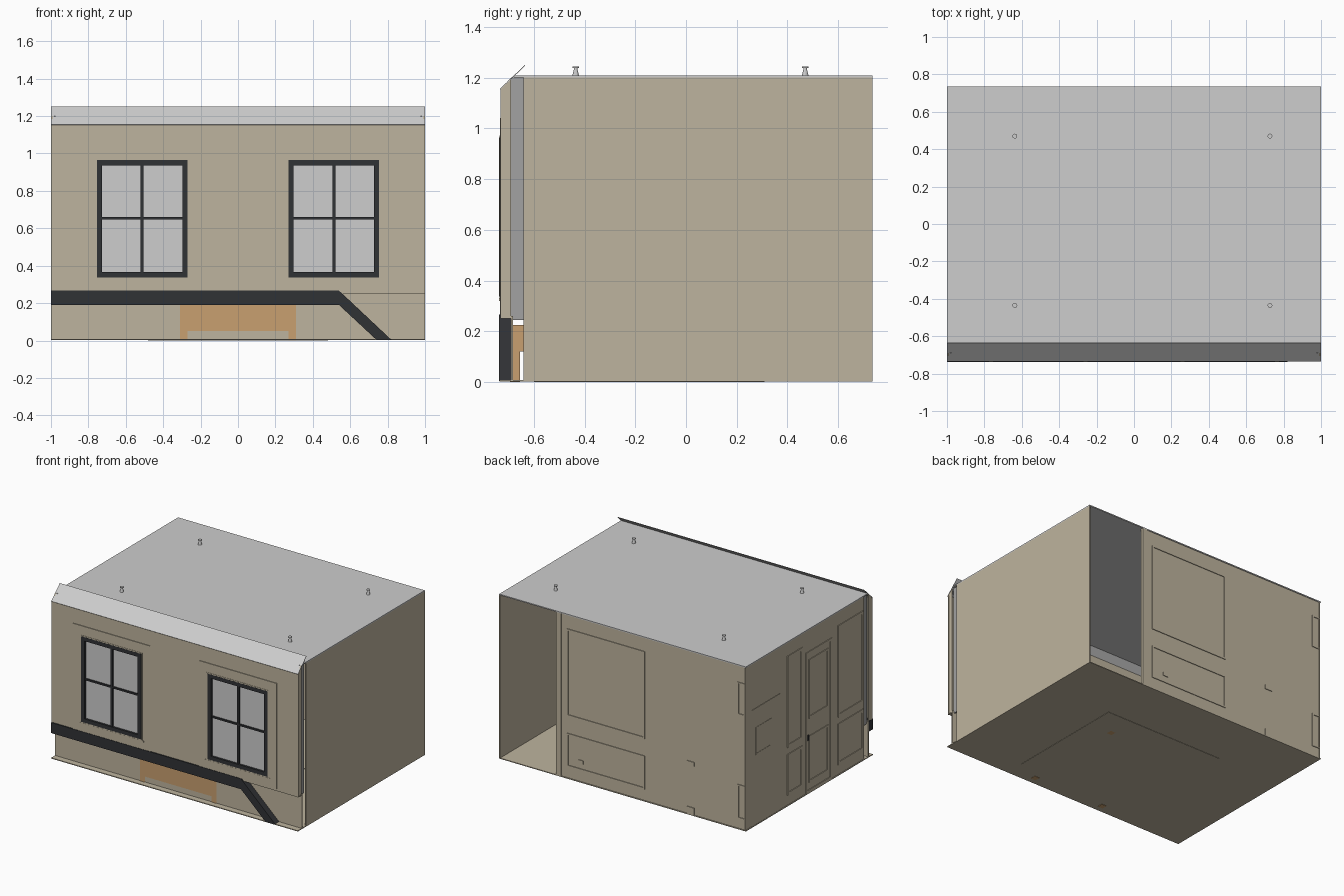
import bpy, bmesh, math
from mathutils import Vector

if "Cube" in bpy.data.objects:
    bpy.data.objects.remove(bpy.data.objects["Cube"])

def mat(name, c):
    m = bpy.data.materials.new(name)
    m.diffuse_color = (*c, 1)
    m.use_nodes = True
    m.node_tree.nodes["Principled BSDF"].inputs["Base Color"].default_value = m.diffuse_color
    return m

BEIGE = mat("beige_wall", (.515, .456, .342))
GREY = mat("light_grey", (.61, .61, .61))
MID = mat("mid_grey", (.36, .36, .36))
DARK = mat("charcoal", (.03, .032, .036))
WOOD = mat("orange_wood", (.58, .35, .16))

def finish(name, bm, m):
    bmesh.ops.recalc_face_normals(bm, faces=bm.faces)
    me = bpy.data.meshes.new(name)
    bm.to_mesh(me)
    bm.free()
    me.materials.append(m)
    ob = bpy.data.objects.new(name, me)
    bpy.context.collection.objects.link(ob)
    return ob

def add_box(bm, lo, hi):
    vs = bmesh.ops.create_cube(bm, size=1)["verts"]
    for v in vs:
        v.co = [lo[i] + (v.co[i] + .5) * (hi[i] - lo[i]) for i in range(3)]

def boxes(name, m, *spans):
    # each span is x0, x1, y0, y1, z0, z1
    bm = bmesh.new()
    for a, b, c, d, e, f in spans:
        add_box(bm, (a, c, e), (b, d, f))
    return finish(name, bm, m)

def prism(name, m, pts, axis, a, b):
    # extrude a profile along x (points are y,z) or y (points are x,z)
    bm = bmesh.new()
    put = (lambda p, t: (t, *p)) if axis == "x" else (lambda p, t: (p[0], t, p[1]))
    f = bm.faces.new([bm.verts.new(put(p, a)) for p in pts])
    ext = bmesh.ops.extrude_face_region(bm, geom=[f])["geom"]
    off = Vector((b - a, 0, 0) if axis == "x" else (0, b - a, 0))
    bmesh.ops.translate(bm, vec=off, verts=[v for v in ext if isinstance(v, bmesh.types.BMVert)])
    return finish(name, bm, m)

def ring(a0, a1, z0, z1, w, d0, d1, axis="y"):
    # four bars round an opening, in a wall facing the given axis
    parts = [(a0, a1, z0, z0 + w), (a0, a1, z1 - w, z1),
             (a0, a0 + w, z0 + w, z1 - w), (a1 - w, a1, z0 + w, z1 - w)]
    if axis == "y":
        return [(p, q, d0, d1, r, s) for p, q, r, s in parts]
    return [(d0, d1, p, q, r, s) for p, q, r, s in parts]

T = .008
# shell: floor, rug, roof and plain walls
boxes("floor", BEIGE, (-1, 1, -.735, .735, .002, .008))
boxes("rug", BEIGE, (-.48, .48, -.6, .31, 0, .012))
boxes("roof", GREY, (-1, 1, -.679, .735, 1.2, 1.208))
boxes("right_wall", BEIGE, (1 - T, 1, -.64, .735, .008, 1.2))
boxes("left_wall", BEIGE, (-.995, -.987, -.64, .735, .008, 1.2))
boxes("back_wall", BEIGE, (-.995, .52, .722, .73, .008, 1.2))
boxes("back_opening_post", BEIGE, (.5, .54, .715, .735, .008, 1.2))

# front wall, with openings for the two windows
Y0, Y1 = -.729, -.721
boxes("front_wall", BEIGE, (-1, 1, Y0, Y1, .25, .33), (-1, 1, Y0, Y1, .97, 1.157),
      (-1, -.755, Y0, Y1, .33, .97), (-.27, .27, Y0, Y1, .33, .97), (.755, 1, Y0, Y1, .33, .97))
boxes("front_lower_wall", BEIGE, (-1, 1, -.69, -.682, .008, .26))
boxes("front_wall_soffit", BEIGE, (-1, 1, -.729, -.682, .25, .256))
prism("sloped_cornice", GREY, [(-.735, 1.155), (-.733, 1.153), (-.633, 1.248), (-.635, 1.25)], "x", -1, 1)
for s, side in ((-1, "left"), (1, "right")):
    prism(side + "_front_end_cap", BEIGE, [(-.731, .25), (-.731, 1.155), (-.69, 1.2), (-.69, .25)],
          "x", s * .998, s * .99)
    boxes(side + "_grey_jamb", MID, tuple(sorted((s * .975, s * .985))) + (-.69, -.64, .245, 1.2))

# windows with surround plates, frames, glazing bars and sills
for s, side in ((-1, "left"), (1, "right")):
    c = s * .512
    x0, x1 = c - .243, c + .243
    px0, px1 = c - .315, c + .315
    boxes(side + "_window_surround", BEIGE, (px0, px1, -.734, Y0, .265, .325), (px0, px1, -.734, Y0, .97, 1.04),
          (px0, x0, -.734, Y0, .325, .97), (x1, px1, -.734, Y0, .325, .97))
    boxes(side + "_window_sill", BEIGE, (x0 - .02, x1 + .02, -.737, -.70, .32, .332))
    boxes(side + "_window_casing", BEIGE, *ring(x0 - .008, x1 + .008, .33, .972, .015, -.736, -.71))
    boxes(side + "_window_frame", DARK, *ring(x0, x1, .338, .964, .028, -.737, -.705),
          (c - .008, c + .008, -.733, -.712, .36, .94), (x0 + .02, x1 - .02, -.733, -.712, .648, .66))
    boxes(side + "_window_glass", GREY, (x0 + .02, x1 - .02, -.722, -.718, .35, .95))

# dark rail that runs along the front and slopes to the floor
prism("front_rail", DARK, [(-1, .19), (-1, .267), (.54, .267), (.82, .004), (.74, .004), (.54, .19)],
      "y", -.737, -.69)

# wooden table; its front stands through the lower wall
boxes("table_top", WOOD, (-.31, .31, -.694, .13, .2, .225))
boxes("table_apron", WOOD, *[(-.31, .31, y, y + .012, .05, .2) for y in (-.694, .118)],
      *[(x, x + .012, -.69, .12, .12, .2) for x in (-.31, .298)])
boxes("table_legs", WOOD, *[(x, x + .04, y, y + .04, .0, .2) for x in (-.31, .27) for y in (-.694, .09)])

# roof spots
for i, (x, y) in enumerate([(-.637, .47), (.727, .47), (-.637, -.435), (.727, -.435)]):
    bm = bmesh.new()
    for r1, r2, h, z in ((.013, .006, .03, 1.223), (.013, .013, .006, 1.241)):
        vs = bmesh.ops.create_cone(bm, cap_ends=True, segments=12, radius1=r1, radius2=r2, depth=h)["verts"]
        bmesh.ops.translate(bm, vec=(x, y, z), verts=vs)
    finish("roof_spot_%d" % (i + 1), bm, GREY)

# back wall mouldings and sockets
boxes("back_wall_mouldings", BEIGE, *ring(-.18, .455, .46, 1.1, .012, .73, .735),
      *ring(-.18, .455, .09, .335, .012, .73, .735),
      *ring(-.995, -.93, .84, 1.08, .01, .73, .735), *ring(-.995, -.93, .08, .33, .01, .73, .735))
boxes("back_wall_sockets", BEIGE, (-.58, -.52, .73, .735, .365, .395),
      (-.58, -.52, .73, .735, .008, .06), (.32, .36, .73, .735, .14, .165))

# left wall: low cabinet panel, wall panels and door
X0, X1 = -1, -.994
boxes("left_low_panel", BEIGE, (-.998, X1, .335, .665, .008, .86), *ring(.44, .62, .52, .72, .008, X0, X1, "x"))
boxes("left_wall_panels", BEIGE,
      *[r for a, b in ((.075, .25), (-.63, -.335)) for z0, z1 in ((.08, .38), (.43, 1.1))
        for r in ring(a, b, z0, z1, .02, X0, X1, "x")])
boxes("left_door", BEIGE, *ring(-.265, .04, .008, 1.04, .02, X0, X1, "x"),
      *ring(-.225, 0, .55, .98, .015, X0, X1, "x"), *ring(-.225, 0, .08, .42, .015, X0, X1, "x"))
boxes("door_handle", DARK, (-1, -.99, .0, .012, .39, .43))
